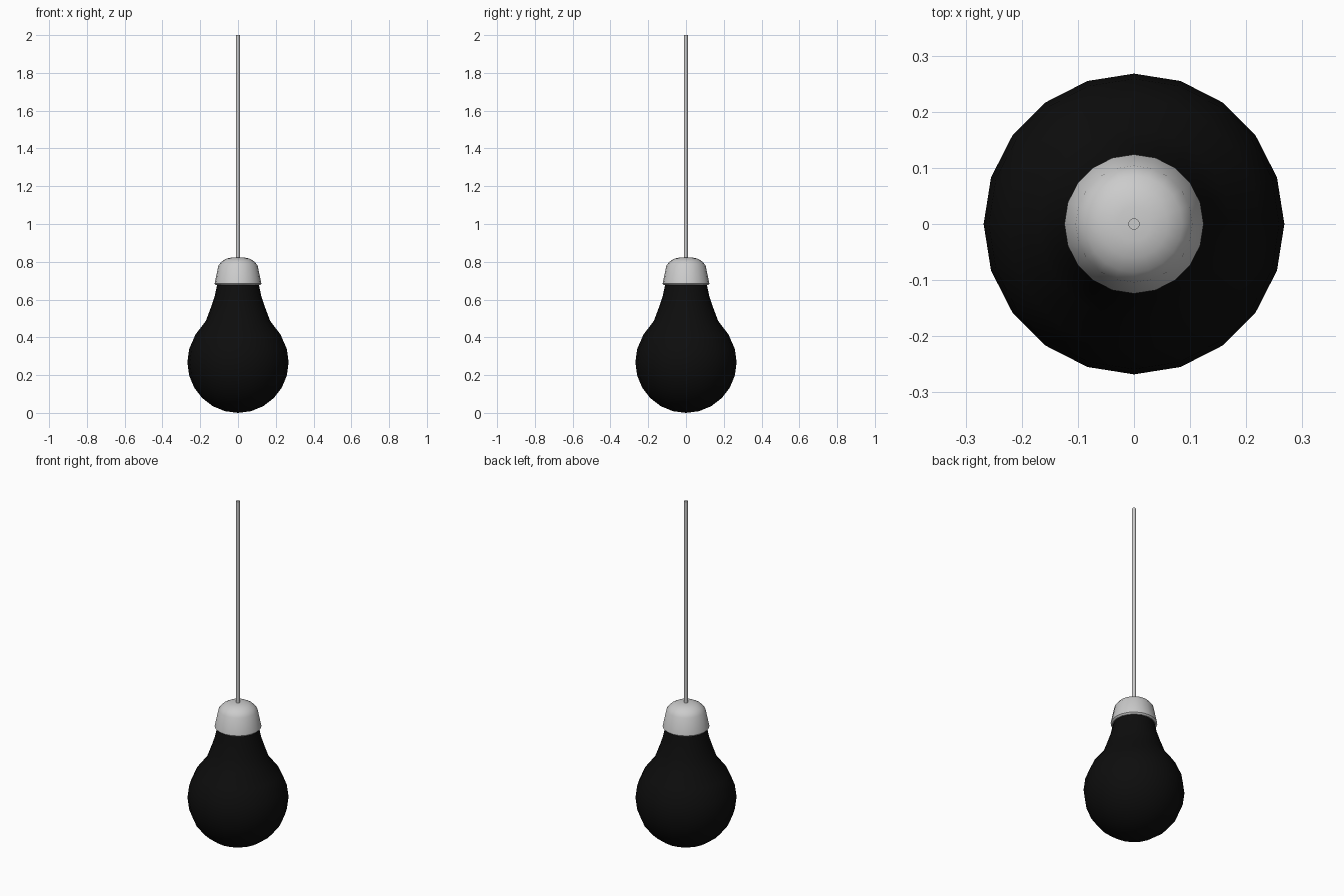
import bpy, bmesh
from math import sin, cos, pi, radians

if "Cube" in bpy.data.objects:
    bpy.data.objects.remove(bpy.data.objects["Cube"])


def lathe(name, profile, sides, sharp=40):
    """Revolve (radius, height) points about z; radius 0 closes to a pole."""
    bm = bmesh.new()
    rings = []
    for r, z in profile:
        if r == 0:
            rings.append([bm.verts.new((0, 0, z))] * sides)
        else:
            rings.append([bm.verts.new((r * cos(2 * pi * i / sides), r * sin(2 * pi * i / sides), z))
                          for i in range(sides)])
    for a, b in zip(rings, rings[1:]):
        for i in range(sides):
            j = (i + 1) % sides
            bm.faces.new(list(dict.fromkeys((a[i], a[j], b[j], b[i]))))
    bmesh.ops.recalc_face_normals(bm, faces=bm.faces)
    mesh = bpy.data.meshes.new(name)
    bm.to_mesh(mesh)
    bm.free()
    ob = bpy.data.objects.new(name, mesh)
    bpy.context.collection.objects.link(ob)
    bpy.ops.object.select_all(action='DESELECT')
    ob.select_set(True)
    bpy.context.view_layer.objects.active = ob
    bpy.ops.object.shade_smooth_by_angle(angle=radians(sharp))
    return ob


# Glass bulb: round lower globe tapering into the neck
globe = [(0, 0)] + [(0.268 * cos(radians(a)), 0.268 + 0.268 * sin(radians(a)))
                    for a in range(-75, 16, 15)]
neck = [(0.225, 0.415), (0.17, 0.487), (0.143, 0.56), (0.123, 0.62), (0.11, 0.68), (0.105, 0.70), (0, 0.70)]
bulb = lathe("bulb", globe + neck, 20)
black = bpy.data.materials.new("black_glass")
black.diffuse_color = (0.004, 0.004, 0.004, 1)
black.use_nodes = True
black.node_tree.nodes["Principled BSDF"].inputs["Base Color"].default_value = black.diffuse_color
bulb.data.materials.append(black)

# Domed socket cap
lathe("socket_cap", [(0, 0.676), (0.116, 0.676), (0.124, 0.684), (0.104, 0.78),
                     (0.086, 0.802), (0.06, 0.817), (0.03, 0.823), (0, 0.823)], 20)

# Hanging cord
lathe("cord", [(0, 0.81), (0.01, 0.81), (0.01, 2.0), (0, 2.0)], 16)
